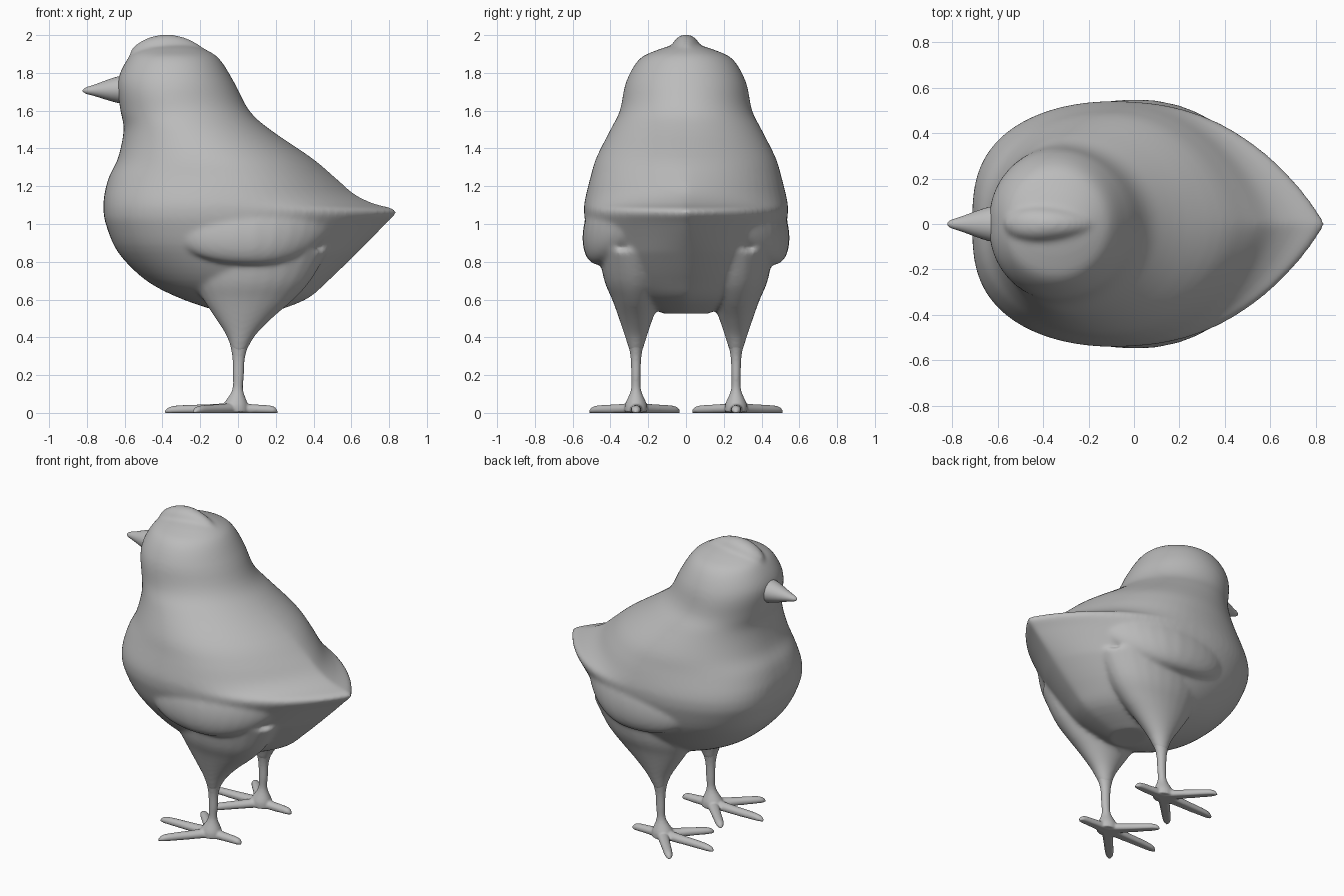
import bpy, bmesh
from math import sin, cos, pi, exp
from mathutils import Vector

if "Cube" in bpy.data.objects:
    bpy.data.objects.remove(bpy.data.objects["Cube"])

grey = bpy.data.materials.new("soft grey")
grey.diffuse_color = (0.5, 0.5, 0.5, 1)
grey.use_nodes = True
grey.node_tree.nodes["Principled BSDF"].inputs["Base Color"].default_value = grey.diffuse_color


def loft(bm, rings):
    """Skin a closed surface over rings of equal point count."""
    vs = [[bm.verts.new(p) for p in ring] for ring in rings]
    n = len(vs[0])
    for a, b in zip(vs, vs[1:]):
        for i in range(n):
            bm.faces.new((a[i], a[(i + 1) % n], b[(i + 1) % n], b[i]))
    bm.faces.new(vs[0][::-1])
    bm.faces.new(vs[-1])


def refine(rows, steps=4):
    """Smooth curve through the given rows."""
    out = []
    for i in range(len(rows) - 1):
        quad = (rows[max(i - 1, 0)], rows[i], rows[i + 1], rows[min(i + 2, len(rows) - 1)])
        for k in range(steps):
            t = k / steps
            out.append([b + t / 2 * (c - a + t * (2 * a - 5 * b + 4 * c - d
                        + t * (3 * (b - c) + d - a))) for a, b, c, d in zip(*quad)])
    return out + [rows[-1]]


def finish(name, bm, voxel=None, smooth=0):
    bmesh.ops.recalc_face_normals(bm, faces=bm.faces)
    me = bpy.data.meshes.new(name)
    bm.to_mesh(me)
    bm.free()
    me.materials.append(grey)
    for p in me.polygons:
        p.use_smooth = True
    ob = bpy.data.objects.new(name, me)
    bpy.context.collection.objects.link(ob)
    if voxel:
        m = ob.modifiers.new("fuse", 'REMESH')
        m.mode = 'VOXEL'
        m.voxel_size = voxel
        m.use_smooth_shade = True
        s = ob.modifiers.new("soften", 'SMOOTH')
        s.factor = 0.5
        s.iterations = smooth


def spow(v, e):
    return (abs(v) ** e) * (1 if v >= 0 else -1)


def clip(v):
    return min(1, max(0, v))


def angles(n):
    return [2 * pi * i / n for i in range(n)]


def egg(z, xl, xr, w):
    """Horizontal section, more pointed toward the tail around mid height."""
    h = exp(-((z - 1.05) / 0.25) ** 2)
    tail = max(h, 0.55) if z < 1 else h
    s = clip((z - 1.2) / 0.5)
    xc = 0.04 - 0.14 * clip((z - 0.55) / 0.35) - 0.24 * s * s * (3 - 2 * s)
    ring = []
    for t in angles(72):
        c = cos(t)
        if c > 0:
            y = spow(sin(t), 0) * max(0, 1 - c ** (2 + 0.4 * tail)) ** (0.5 + 0.4 * tail)
            ring.append(Vector((xc + (xr - xc) * c, w * y, z)))
        else:
            ring.append(Vector((xc + (xc - xl) * c, w * spow(sin(t), 0.9 - 0.2 * h), z)))
    return ring


def oval(x, y, z, rx, ry):
    return [Vector((x + rx * cos(t), y + ry * sin(t), z)) for t in angles(24)]


# body and head: height, front x, back x, half width
rows = [
    (0.525, -0.06, 0.16, 0.12), (0.6, -0.29, 0.36, 0.27), (0.7, -0.485, 0.48, 0.39),
    (0.85, -0.635, 0.635, 0.48), (1.0, -0.7, 0.785, 0.53), (1.07, -0.712, 0.84, 0.54),
    (1.11, -0.712, 0.715, 0.538), (1.16, -0.707, 0.615, 0.528), (1.25, -0.683, 0.51, 0.505),
    (1.35, -0.635, 0.39, 0.475), (1.5, -0.605, 0.17, 0.4), (1.6, -0.622, 0.06, 0.35),
    (1.75, -0.638, -0.02, 0.318), (1.87, -0.587, -0.095, 0.25),
    (1.92, -0.53, -0.165, 0.155), (1.95, -0.44, -0.25, 0.06)]
bm = bmesh.new()
loft(bm, [egg(*r) for r in refine(rows)])

# crest: teardrop ridge on the crown, tapering to the back
for v in bmesh.ops.create_uvsphere(bm, u_segments=32, v_segments=20, radius=1)["verts"]:
    x, y, z = v.co
    v.co = (-0.35 + 0.225 * x, y * (0.072 - 0.024 * x),
            1.925 + 0.077 * z - 0.022 * x - 0.05 * x * x)

thigh = [(0.1, 0.86, 0.38, 0.2), (0.075, 0.7, 0.31, 0.168), (0.055, 0.6, 0.24, 0.126),
         (0.03, 0.5, 0.15, 0.09), (0.015, 0.41, 0.078, 0.06), (0.005, 0.32, 0.036, 0.033)]
for side in (1, -1):
    # wing: lobe sunk into the flank, only its lower edge standing out
    for v in bmesh.ops.create_uvsphere(bm, u_segments=32, v_segments=24, radius=1)["verts"]:
        x, y, z = v.co
        px = 0.09 + 0.43 * spow(x, 0.85)
        bend = 0.66 * max(px, 0) ** 2 + 0.3 * min(px + 0.08, 0) ** 2
        v.co = (px, side * (0.445 + 0.102 * y - 0.025 * z - bend),
                0.97 + 0.185 * z + 0.4 * max(px - 0.1, 0) ** 2)
    # thigh: funnel from flank to shin
    loft(bm, [oval(x, side * 0.265, z, rx, ry) for x, z, rx, ry in refine(thigh)])
finish("body", bm, 0.0125, 12)

# legs and feet: shin with three front toes and one back toe
shin = [(0.01, 0.4, 0.062, 0.048), (0.004, 0.3, 0.034, 0.029), (0.002, 0.2, 0.029, 0.025),
        (-0.002, 0.12, 0.029, 0.027), (-0.012, 0.045, 0.065, 0.058), (-0.012, 0.004, 0.07, 0.06)]
for side, label in ((1, "left"), (-1, "right")):
    bm = bmesh.new()
    loft(bm, [oval(x, side * 0.265, z, rx, ry) for x, z, rx, ry in refine(shin)])
    start = Vector((-0.01, side * 0.265, 0))
    for tx, ty in ((-0.39, 0.265), (-0.235, 0.035), (-0.235, 0.51), (0.21, 0.265)):
        tip = Vector((tx, side * ty, 0))
        across = (tip - start).normalized().cross(Vector((0, 0, 1)))
        rings = []
        for k in range(21):
            t = k / 20
            end = max(0.25, (1 - t ** 12) ** 0.5)
            w = (0.027 + 0.011 * (1 - t) ** 2) * end
            h = (0.041 + 0.014 * (1 - t) ** 2) * end
            rings.append([start.lerp(tip, t) + across * w * cos(a) +
                          Vector((0, 0, max(0, h * (0.4 + 0.6 * sin(a))))) for a in angles(16)])
        loft(bm, rings)
    finish(label + "_leg", bm, 0.007, 3)

# beak: blunt cone pointing to -x
beak = [(-0.56, 0.082), (-0.64, 0.075), (-0.76, 0.033), (-0.805, 0.018), (-0.822, 0.004)]
bm = bmesh.new()
loft(bm, [[Vector((x, r * cos(t), 1.705 + r * (0.08 + 0.92 * sin(t)))) for t in angles(32)]
          for x, r in refine(beak)])
finish("beak", bm)
